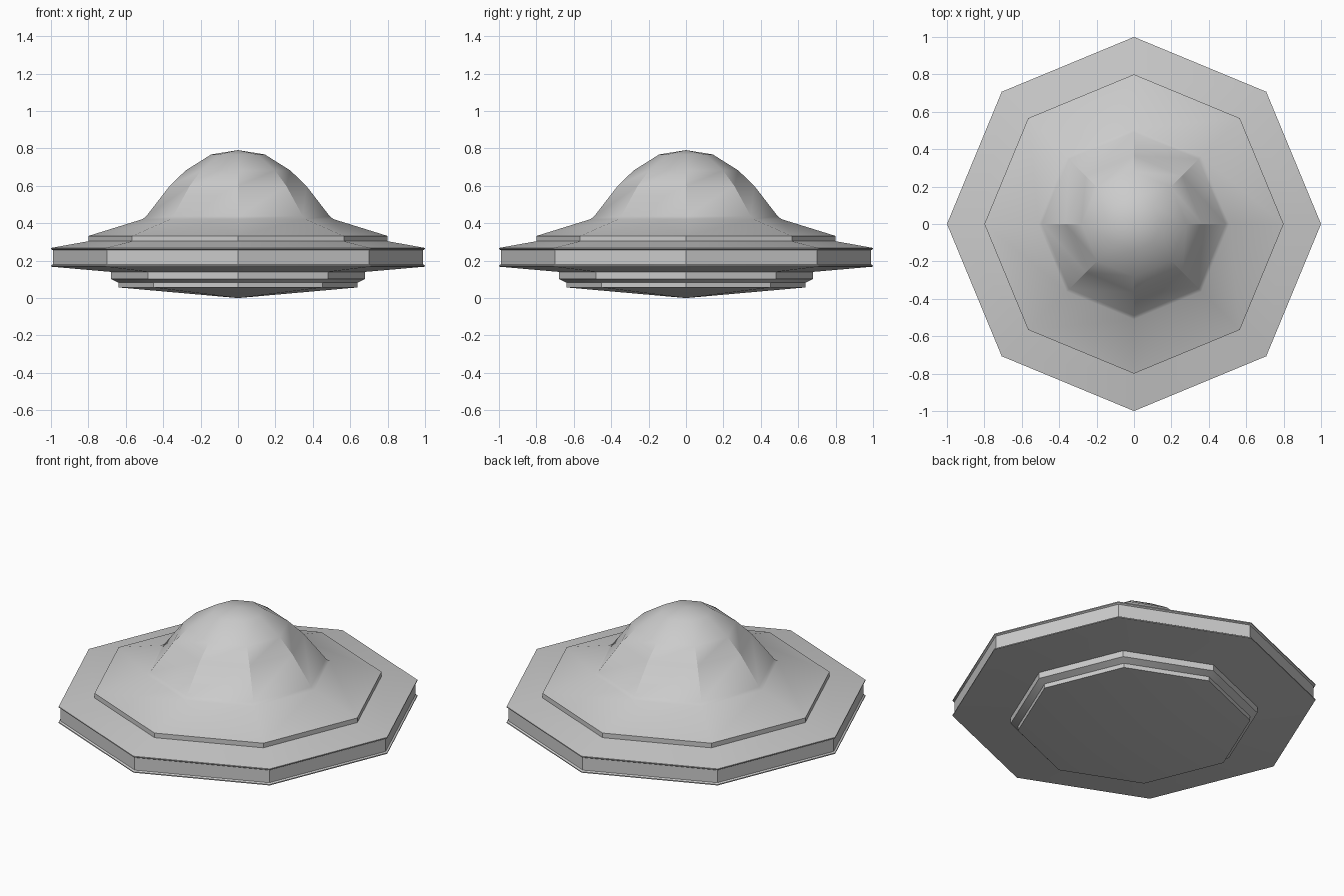
import bpy, bmesh, math

if "Cube" in bpy.data.objects:
    bpy.data.objects.remove(bpy.data.objects["Cube"])

SIDES = 8


def lathe(name, profile):
    """Spin a (radius, height) profile, listed bottom to top, into an octagonal shell."""
    bm = bmesh.new()
    rings = []
    for r, z in profile:
        if r == 0:
            rings.append([bm.verts.new((0, 0, z))] * SIDES)
        else:
            rings.append([bm.verts.new((r * math.cos(math.tau * i / SIDES),
                                        r * math.sin(math.tau * i / SIDES), z))
                          for i in range(SIDES)])
    for low, high in zip(rings, rings[1:]):
        for i in range(SIDES):
            j = (i + 1) % SIDES
            corners = list(dict.fromkeys((low[i], low[j], high[j], high[i])))
            bm.faces.new(corners)
    mesh = bpy.data.meshes.new(name)
    bm.to_mesh(mesh)
    bm.free()
    ob = bpy.data.objects.new(name, mesh)
    bpy.context.collection.objects.link(ob)
    bpy.ops.object.select_all(action='DESELECT')
    ob.select_set(True)
    bpy.context.view_layer.objects.active = ob
    bpy.ops.object.shade_smooth_by_angle(angle=math.radians(30))
    return ob


# Shallow cone and stepped ring under the saucer
lathe("underside", [(0, 0), (0.64, 0.057), (0.64, 0.083), (0.68, 0.103), (0.68, 0.14)])

# Wide saucer disc with a shallow groove around the rim
lathe("saucer_disc", [(0.68, 0.14), (1.0, 0.168), (1.0, 0.174), (0.99, 0.18),
                      (0.99, 0.256), (1.0, 0.262), (1.0, 0.268), (0.8, 0.304)])

# Raised deck flowing into the faceted dome
lathe("deck_and_dome", [(0.8, 0.304), (0.8, 0.332), (0.51, 0.422), (0.49, 0.438),
                        (0.365, 0.6), (0.28, 0.682), (0.143, 0.768), (0, 0.791)])
